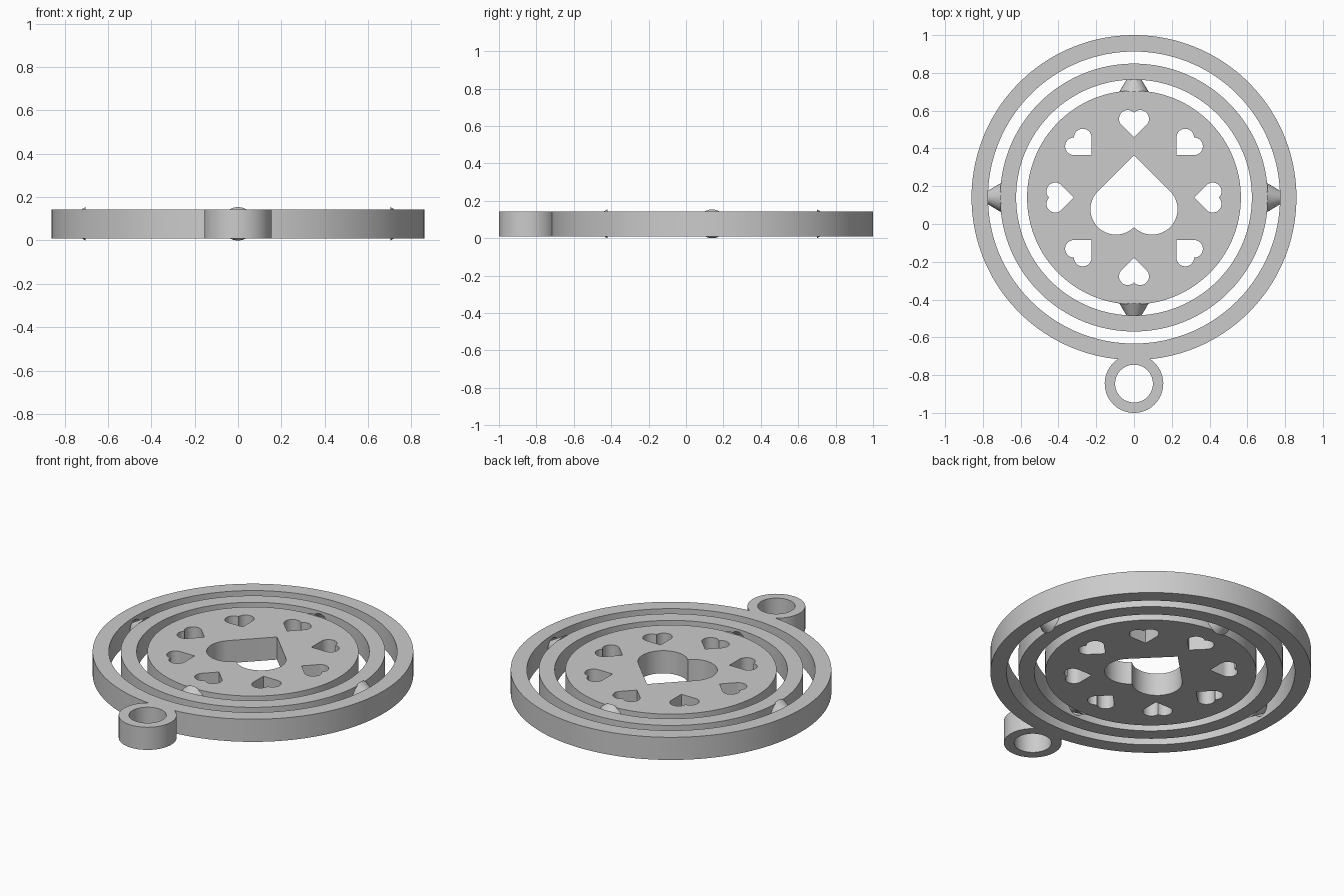
import bpy, bmesh
from math import acos, cos, sin, pi, radians
from mathutils import Matrix, Vector

if "Cube" in bpy.data.objects:
    bpy.data.objects.remove(bpy.data.objects["Cube"], do_unlink=True)

CENTER = Vector((0, 0.14))     # shared centre of the rings
MID_Z, HALF = 0.077, 0.067     # mid height and half thickness of every plate
OUTER_R, OUTER_IN = 0.86, 0.773
MIDDLE_R, MIDDLE_IN = 0.709, 0.624
DISC_R = 0.566
LOOP_C, LOOP_R, LOOP_IN = Vector((0, -0.845)), 0.155, 0.1

grey = bpy.data.materials.new("plain grey")
grey.use_nodes = True
grey.diffuse_color = (0.6, 0.6, 0.6, 1)
grey.node_tree.nodes["Principled BSDF"].inputs["Base Color"].default_value = (0.6, 0.6, 0.6, 1)


def polar(angle, r=1):
    return Vector((r * cos(angle), r * sin(angle)))


def arc(center, r, start, end, n):
    return [center + polar(start + (end - start) * i / n, r) for i in range(n + 1)]


def circle(center, r, n=160):
    return arc(center, r, 0, 2 * pi, n)[:-1]


def heart(tip, side, angle):
    """Square standing on its tip, with a half circle on each far side."""
    u, v = polar(angle - pi / 4, side), polar(angle + pi / 4, side)
    first = arc(tip + u + v / 2, side / 2, angle - pi * 0.75, angle + pi / 4, 24)
    second = arc(tip + v + u / 2, side / 2, angle - pi / 4, angle + pi * 0.75, 24)
    return [tip] + first + second[1:]


def activate(obj):
    bpy.ops.object.select_all(action='DESELECT')
    obj.select_set(True)
    bpy.context.view_layer.objects.active = obj


def finish(obj):
    activate(obj)
    obj.data.materials.clear()
    obj.data.materials.append(grey)
    bpy.ops.object.shade_smooth_by_angle(angle=radians(30))


def plate(name, outlines):
    """Extruded flat plate; inner outlines become holes."""
    curve = bpy.data.curves.new(name, 'CURVE')
    curve.dimensions, curve.fill_mode, curve.extrude = '2D', 'BOTH', HALF
    for points in outlines:
        spline = curve.splines.new('POLY')
        spline.points.add(len(points) - 1)
        for p, co in zip(spline.points, points):
            p.co = (co.x, co.y, 0, 1)
        spline.use_cyclic_u = True
    obj = bpy.data.objects.new(name, curve)
    bpy.context.collection.objects.link(obj)
    activate(obj)
    bpy.ops.object.convert(target='MESH')
    obj = bpy.context.view_layer.objects.active
    bm = bmesh.new()
    bm.from_mesh(obj.data)
    bmesh.ops.remove_doubles(bm, verts=bm.verts, dist=0.0001)
    bmesh.ops.recalc_face_normals(bm, faces=bm.faces)
    bmesh.ops.translate(bm, verts=bm.verts, vec=(0, 0, MID_Z))
    bm.to_mesh(obj.data)
    bm.free()
    return obj


def cone_pair(name, base, angle):
    """Two opposite cones that point away from the centre."""
    bm = bmesh.new()
    for turn in (angle, angle + pi):
        place = (Matrix.Translation((CENTER.x, CENTER.y, MID_Z)) @ Matrix.Rotation(turn, 4, 'Z')
                 @ Matrix.Translation((base + 0.05, 0, 0)) @ Matrix.Rotation(pi / 2, 4, 'Y'))
        bmesh.ops.create_cone(bm, cap_ends=True, segments=48, radius1=0.077,
                              radius2=0.018, depth=0.1, matrix=place)
    mesh = bpy.data.meshes.new(name)
    bm.to_mesh(mesh)
    bm.free()
    obj = bpy.data.objects.new(name, mesh)
    bpy.context.collection.objects.link(obj)
    return obj


def cut_sockets(ring, base, angle):
    """Conical bearings with a little play around the pivot cones."""
    cutter = cone_pair("socket_cutter", base + 0.02, angle)
    cutter.hide_render = True
    mod = ring.modifiers.new("sockets", 'BOOLEAN')
    mod.operation, mod.solver, mod.object = 'DIFFERENCE', 'EXACT', cutter
    activate(ring)
    bpy.ops.object.modifier_apply(modifier=mod.name)
    bpy.data.objects.remove(cutter, do_unlink=True)


# Outer ring and hanging loop share one outline
d = (CENTER - LOOP_C).length
a = acos((d * d + OUTER_R ** 2 - LOOP_R ** 2) / (2 * d * OUTER_R))
b = acos((d * d + LOOP_R ** 2 - OUTER_R ** 2) / (2 * d * LOOP_R))
outline = (arc(CENTER, OUTER_R, a - pi / 2, 1.5 * pi - a, 160)
           + arc(LOOP_C, LOOP_R, pi / 2 + b, 2.5 * pi - b, 64)[1:-1])
outer_ring = plate("outer_ring_with_loop",
                   [outline, circle(CENTER, OUTER_IN), circle(LOOP_C, LOOP_IN, 64)])

# Middle ring
middle_ring = plate("middle_ring", [circle(CENTER, MIDDLE_R), circle(CENTER, MIDDLE_IN)])

# Disc with a large heart and a circle of small hearts cut through
hearts = [heart(CENTER + polar(i * pi / 4, 0.318), 0.093, i * pi / 4) for i in range(8)]
hearts.append(heart(CENTER + Vector((0, 0.225)), 0.27, -pi / 2))
disc = plate("heart_disc", [circle(CENTER, DISC_R)] + hearts)

# Pivots: disc turns on the y axis, middle ring on the x axis
disc_base, ring_base = DISC_R - 0.005, MIDDLE_R - 0.005
cut_sockets(middle_ring, disc_base, pi / 2)
cut_sockets(outer_ring, ring_base, 0)
disc_pivots = cone_pair("disc_pivots", disc_base, pi / 2)
ring_pivots = cone_pair("middle_ring_pivots", ring_base, 0)

for part in (outer_ring, middle_ring, disc, disc_pivots, ring_pivots):
    finish(part)
